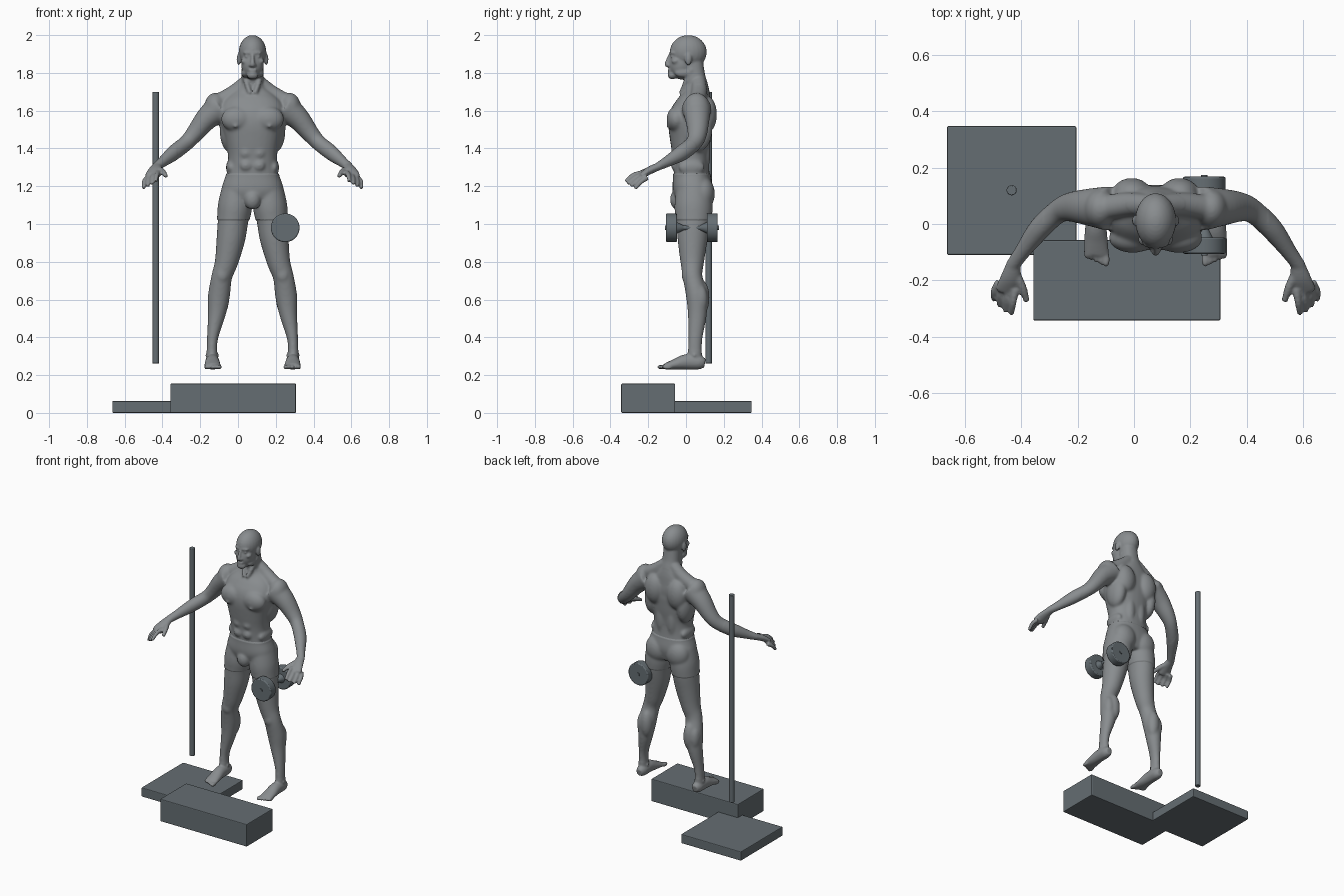
import bpy, bmesh, math
from mathutils import Vector, Matrix

if "Cube" in bpy.data.objects:
    bpy.data.objects.remove(bpy.data.objects["Cube"])


def material(name, *rgb):
    mat = bpy.data.materials.new(name)
    mat.use_nodes = True
    mat.diffuse_color = (*rgb, 1)
    mat.node_tree.nodes["Principled BSDF"].inputs["Base Color"].default_value = (*rgb, 1)
    return mat


skin = material("skin grey", .25, .265, .275)
fabric = material("shorts slate", .105, .125, .14)
faint = material("faint pink", .27, .2, .205)
pink = material("muted pink", .3, .17, .17)
rose = material("rose", .4, .13, .125)
red = material("muscle red", .55, .1, .09)
metal = material("equipment slate", .13, .155, .17)
body_mats = [skin, fabric, faint, pink, rose, red]

bm = bmesh.new()


def blob(center, radii):
    """Ellipsoid muscle or feature."""
    m = Matrix.Translation(center) @ Matrix.Diagonal((*radii, 1))
    bmesh.ops.create_uvsphere(bm, u_segments=24, v_segments=16, radius=1, matrix=m)


def catmull(a, b, c, d, t):
    return [.5 * (2 * q + (r - p) * t + (2 * p - 5 * q + 4 * r - s) * t * t
                  + (3 * q - p - 3 * r + s) * t ** 3) for p, q, r, s in zip(a, b, c, d)]


def loft(rows, side=1, power=2, steps=5, count=28):
    """Smooth closed tube; each row is x, y, z, width radius, depth radius."""
    pad = [rows[0], *rows, rows[-1]]
    path = [catmull(*pad[i:i + 4], k / steps) for i in range(len(rows) - 1) for k in range(steps)]
    path.append(list(rows[-1]))
    centers = [Vector((side * p[0], p[1], p[2])) for p in path]
    rings = []
    for i, p in enumerate(path):
        t = (centers[min(i + 1, len(path) - 1)] - centers[max(i - 1, 0)]).normalized()
        u = Vector((1, 0, 0))
        u = (u - t * u.dot(t)).normalized()
        v = t.cross(u)
        ring = []
        for k in range(count):
            a = math.tau * k / count
            c, s = math.cos(a), math.sin(a)
            c = math.copysign(abs(c) ** (2 / power), c)
            s = math.copysign(abs(s) ** (2 / power), s)
            ring.append(bm.verts.new(centers[i] + u * c * p[3] + v * s * p[4]))
        rings.append(ring)
    for lo, hi in zip(rings, rings[1:]):
        for k in range(count):
            j = (k + 1) % count
            bm.faces.new((lo[k], lo[j], hi[j], hi[k]))
    bm.faces.new(rings[0][::-1])
    bm.faces.new(rings[-1])


# Torso and neck
loft([(0, .04, 1.1, .11, .075), (0, .035, 1.18, .157, .1), (0, .03, 1.27, .134, .094),
      (0, .025, 1.36, .13, .096), (0, .023, 1.45, .146, .108), (0, .022, 1.55, .17, .115),
      (0, .04, 1.62, .165, .1), (0, .055, 1.68, .12, .075), (0, .055, 1.73, .066, .062),
      (0, .045, 1.78, .058, .057), (0, .03, 1.86, .055, .06)], power=2.3)

# Head and centre face features
blob((0, .012, 1.91), (.073, .098, .09))
blob((0, -.025, 1.845), (.06, .066, .08))
blob((0, -.072, 1.788), (.03, .025, .022))
blob((0, -.068, 1.906), (.05, .02, .014))
blob((0, -.085, 1.816), (.024, .012, .006))
blob((0, -.084, 1.803), (.021, .012, .006))
loft([(0, -.08, 1.896, .009, .012), (0, -.093, 1.865, .01, .014), (0, -.1, 1.845, .014, .014),
      (0, -.092, 1.836, .013, .008)])

# Groin
blob((0, -.045, 1.13), (.04, .035, .05))

for s in (1, -1):
    # Eyes, cheeks, nostrils, ears
    blob((s * .029, -.07, 1.886), (.014, .012, .008))
    blob((s * .042, -.055, 1.862), (.02, .022, .016))
    blob((s * .012, -.092, 1.84), (.009, .011, .008))
    blob((s * .073, .012, 1.872), (.011, .019, .032))
    blob((s * .04, -.015, 1.8), (.02, .045, .024))
    # Neck cords and trapezius
    loft([(.045, .03, 1.82, .016, .016), (.03, -.005, 1.74, .014, .014),
          (.012, -.03, 1.69, .012, .012)], s)
    loft([(.02, .065, 1.76, .038, .038), (.09, .07, 1.7, .042, .042),
          (.17, .06, 1.65, .045, .045)], s)
    # Chest, abdomen, back
    blob((s * .082, -.05, 1.555), (.085, .053, .068))
    blob((s * .09, -.096, 1.518), (.011, .011, .011))
    for z in (1.44, 1.375, 1.31):
        blob((s * .034, -.058, z), (.033, .021, .03))
    blob((s * .085, .108, 1.58), (.07, .056, .1))
    blob((s * .122, .06, 1.5), (.052, .08, .12))
    blob((s * .04, .085, 1.38), (.04, .045, .13))
    blob((s * .115, .03, 1.3), (.026, .07, .04))
    # Shoulder and arm
    blob((s * .198, .055, 1.615), (.058, .07, .08))
    loft([(.165, .055, 1.62, .08, .08), (.24, .06, 1.56, .062, .066), (.305, .06, 1.48, .048, .052),
          (.35, .042, 1.43, .041, .044), (.415, -.02, 1.378, .039, .042),
          (.475, -.1, 1.33, .028, .029), (.51, -.15, 1.303, .025, .021)], s)
    # Hand
    loft([(.505, -.14, 1.307, .025, .021), (.515, -.19, 1.285, .036, .021),
          (.528, -.23, 1.26, .04, .017), (.531, -.242, 1.253, .035, .013)], s)
    first = [Vector(p) for p in ((.499, -.232, 1.272), (.507, -.28, 1.258), (.513, -.32, 1.225))]
    last = [Vector(p) for p in ((.557, -.205, 1.245), (.575, -.24, 1.222), (.575, -.27, 1.187))]
    for f in range(4):
        reach = (0, .008, .006, 0)[f]
        joints = [a.lerp(b, f / 3) for a, b in zip(first, last)]
        joints[2].y -= reach
        loft([(*j, r, r) for j, r in zip(joints, (.014, .0125, .01))], s, count=12)
    loft([(.5, -.17, 1.292, .017, .017), (.474, -.225, 1.276, .015, .015),
          (.458, -.275, 1.253, .011, .011)], s, count=12)
    # Buttock, leg, kneecap, calf
    blob((s * .078, .088, 1.16), (.077, .06, .085))
    loft([(.08, .04, 1.2, .075, .085), (.092, .04, 1.1, .086, .096), (.103, .04, 1.02, .081, .091),
          (.115, .035, .92, .076, .08), (.138, .033, .8, .062, .063), (.163, .035, .72, .055, .052),
          (.178, .056, .62, .058, .056), (.19, .06, .52, .047, .05), (.211, .05, .4, .03, .038),
          (.215, .047, .33, .028, .037), (.214, .045, .26, .032, .042)], s)
    blob((s * .16, -.002, .73), (.032, .022, .04))
    blob((s * .165, .082, .61), (.042, .043, .095))
    blob((s * .202, .075, .6), (.034, .04, .08))
    blob((s * .214, .045, .305), (.037, .018, .018))
    # Foot and toes
    loft([(.213, .1, .262, .02, .024), (.213, .07, .267, .034, .037), (.213, 0, .27, .037, .04),
          (.212, -.06, .257, .042, .028), (.21, -.11, .246, .044, .016)], s)
    for k in range(5):
        blob((s * (.176 + .0175 * k), -.126 + .007 * k, .243), (.013 - .001 * k, .027, .013))

# Fuse the parts into one skin
bmesh.ops.recalc_face_normals(bm, faces=bm.faces)
mesh = bpy.data.meshes.new("body")
bm.to_mesh(mesh)
bm.free()
body = bpy.data.objects.new("body", mesh)
bpy.context.collection.objects.link(body)
remesh = body.modifiers.new("fuse", "REMESH")
remesh.mode = "VOXEL"
remesh.voxel_size = .006
soften = body.modifiers.new("soften", "SMOOTH")
soften.factor = .5
soften.iterations = 4
graph = bpy.context.evaluated_depsgraph_get()
fused = bpy.data.meshes.new_from_object(body.evaluated_get(graph))
body.modifiers.clear()
body.data = fused

bm = bmesh.new()
bm.from_mesh(fused)
# Extra softening on the trunk and legs
trunk = [v for v in bm.verts if .33 < v.co.z < 1.74 and abs(v.co.x) < .4]
for _ in range(9):
    bmesh.ops.smooth_vert(bm, verts=trunk, factor=.5, use_axis_x=True, use_axis_y=True, use_axis_z=True)
# Clean colour borders
hem, waist = 1.02, 1.268
for z in (hem, waist, .73, .68, .37, .31):
    bmesh.ops.bisect_plane(bm, geom=bm.verts[:] + bm.edges[:] + bm.faces[:],
                           plane_co=(0, 0, z), plane_no=(0, 0, 1))
bm.normal_update()
for f in bm.faces:
    c, back = f.calc_center_median(), f.normal.y
    f.smooth = True
    f.material_index = 0
    if hem < c.z < waist and abs(c.x) < .3:
        f.material_index = 1
    elif .31 < c.z < .73:
        fade = c.z > .68 or c.z < .37
        level = 5 if back > .3 else 4 if back > -.05 else 3
        f.material_index = max(2, level - 1) if fade else level
# Shorts stand slightly proud of the skin
for v in [v for v in bm.verts if all(f.material_index == 1 for f in v.link_faces)]:
    v.co += v.normal * .005
bm.to_mesh(fused)
bm.free()
fused.materials.clear()
for mat in body_mats:
    fused.materials.append(mat)
body.location.x = .077


def finish(name, bevel):
    obj = bpy.context.object
    obj.name = name
    obj.data.materials.append(metal)
    if bevel:
        mod = obj.modifiers.new("edge", "BEVEL")
        mod.width = bevel
        mod.segments = 2
        mod.limit_method = "ANGLE"
    return obj


def box(name, low, high):
    low, high = Vector(low), Vector(high)
    bpy.ops.mesh.primitive_cube_add(size=1, location=(low + high) / 2)
    bpy.context.object.scale = high - low
    bpy.ops.object.transform_apply(location=False, rotation=False, scale=True)
    finish(name, .005)


def rod(name, start, end, r1, r2, bevel=0):
    start, end = Vector(start), Vector(end)
    bpy.ops.mesh.primitive_cone_add(vertices=40, radius1=r1, radius2=r2, depth=(end - start).length,
                                    location=(start + end) / 2,
                                    rotation=(end - start).to_track_quat("Z", "Y").to_euler())
    bpy.ops.object.shade_smooth_by_angle()
    finish(name, bevel)


# Platforms and pole
box("step_block", (-.358, -.343, 0), (.307, -.057, .155))
box("floor_plate", (-.665, -.11, 0), (-.205, .348, .063))
rod("pole", (-.435, .12, .262), (-.435, .12, 1.7), .018, .018, .003)

# Dumbbell
dx, dz, middle = .25, .98, .031
rod("dumbbell_handle", (dx, -.112, dz), (dx, .174, dz), .012, .012)
for label, s in (("front", -1), ("back", 1)):
    at = lambda d: (dx, middle + s * d, dz)
    rod("dumbbell_weight_" + label, at(.079), at(.137), .076, .076, .006)
    rod("dumbbell_collar_" + label, at(.079), at(.045), .03, .013)
